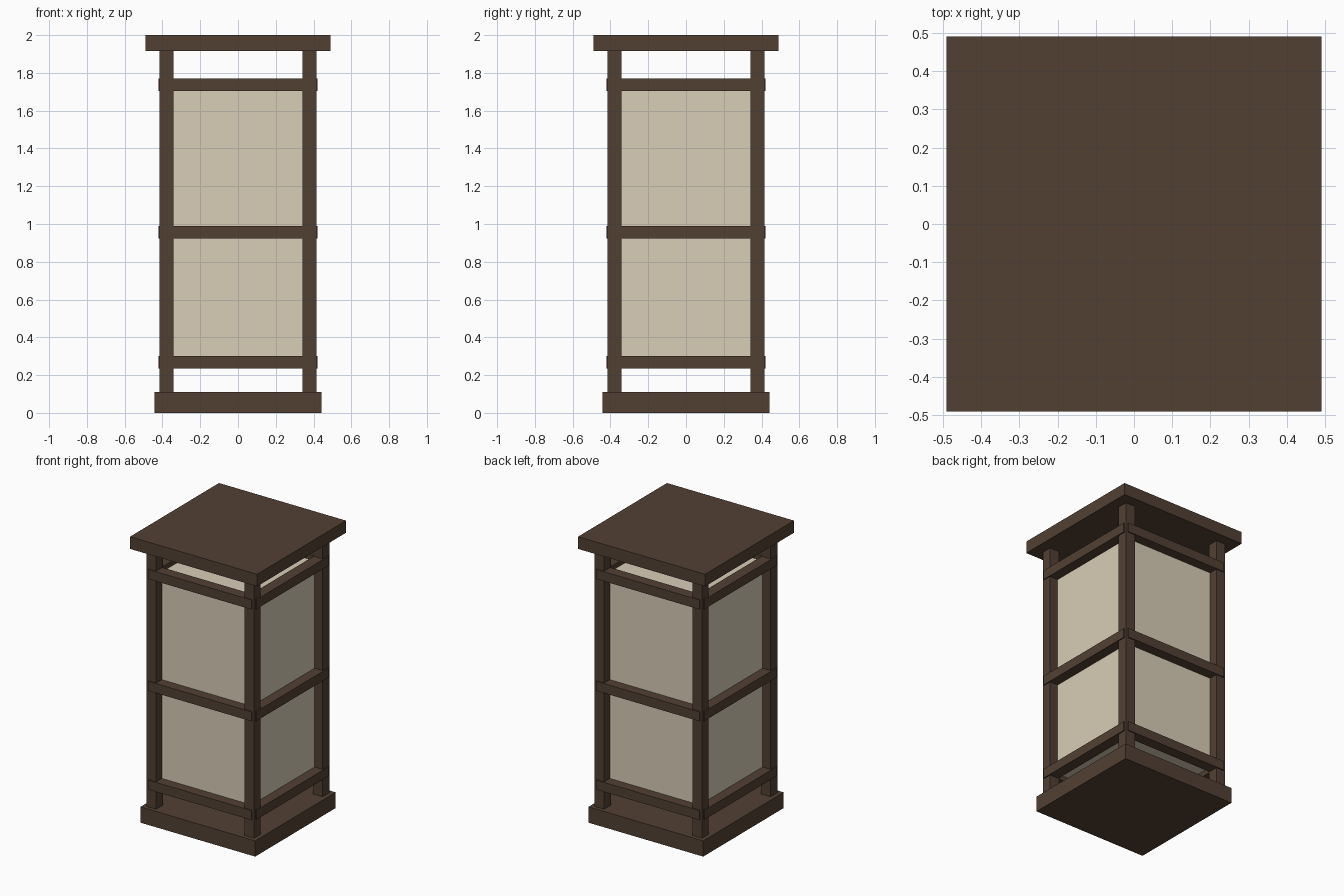
import bpy
from math import pi

if "Cube" in bpy.data.objects:
    bpy.data.objects.remove(bpy.data.objects["Cube"])


def material(name, rgb):
    m = bpy.data.materials.new(name)
    m.diffuse_color = (*rgb, 1.0)
    m.use_nodes = True
    m.node_tree.nodes["Principled BSDF"].inputs["Base Color"].default_value = m.diffuse_color
    return m


WOOD = material("dark_wood", (0.084, 0.051, 0.033))
PAPER = material("cream_paper", (0.69, 0.61, 0.47))


def box(name, size, center, mat, turn=0.0):
    bpy.ops.mesh.primitive_cube_add(size=1, location=center, rotation=(0, 0, turn))
    ob = bpy.context.object
    ob.name = name
    ob.scale = size
    ob.data.materials.append(mat)
    return ob


def slab(name, half, z0, z1, mat):
    return box(name, (2 * half, 2 * half, z1 - z0), (0, 0, (z0 + z1) / 2), mat)


# Base plinth, overhanging cap and the solid glowing core
slab("base", 0.443, 0.0, 0.11, WOOD)
slab("cap", 0.49, 1.915, 2.0, WOOD)
slab("paper_core", 0.352, 0.27, 1.737, PAPER)

# Four corner posts
POST, POST_W = 0.378, 0.073
for sx, x_side in ((-1, "left"), (1, "right")):
    for sy, y_side in ((-1, "front"), (1, "back")):
        box(f"{y_side}_{x_side}_post", (POST_W, POST_W, 1.845),
            (sx * POST, sy * POST, 1.0125), WOOD)

# Three rings of rails standing slightly proud of the posts
OUT, DEPTH = 0.422, 0.076
y = OUT - DEPTH / 2
for level, z in (("bottom", 0.268), ("middle", 0.957), ("top", 1.737)):
    for side, pos, turn in (("front", (0, -y), 0), ("back", (0, y), 0),
                            ("left", (-y, 0), pi / 2), ("right", (y, 0), pi / 2)):
        box(f"{level}_{side}_rail", (0.80, DEPTH, 0.066), (*pos, z), WOOD, turn)
